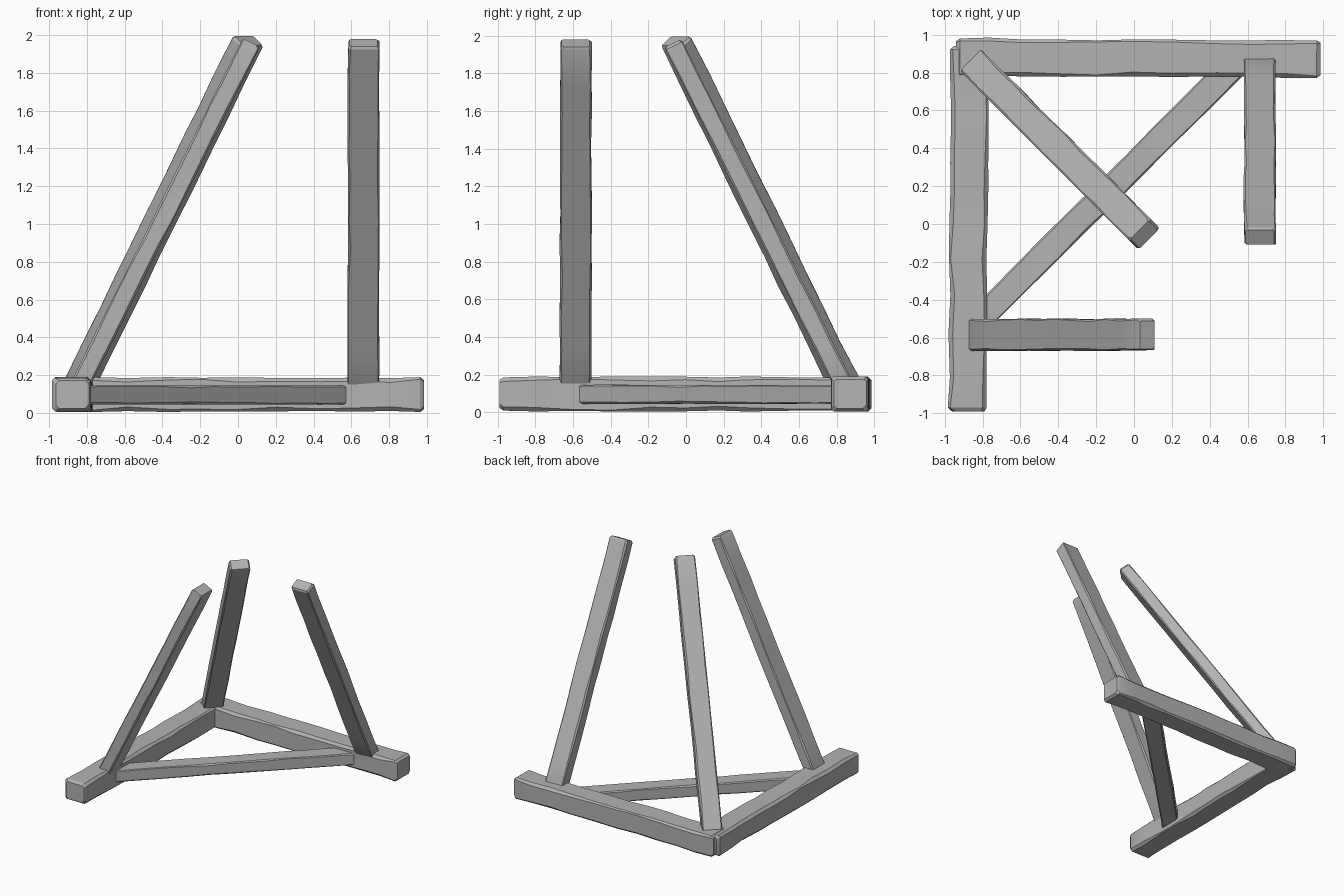
import bpy, bmesh, random
from mathutils import Vector, Matrix

cube = bpy.data.objects.get("Cube")
if cube:
    bpy.data.objects.remove(cube, do_unlink=True)

random.seed(4)

# Single worn grey for all timber
grey = bpy.data.materials.new("timber grey")
grey.use_nodes = True
colour = (0.45, 0.45, 0.45, 1)
grey.diffuse_color = colour
grey.node_tree.nodes["Principled BSDF"].inputs["Base Color"].default_value = colour


def section(width, depth, chamfer):
    """Rectangle with four unevenly chamfered corners."""
    points = []
    for sx, sy, flip in ((1, 1, False), (-1, 1, True), (-1, -1, False), (1, -1, True)):
        c = chamfer * random.uniform(0.4, 1.3)
        x, y = sx * width / 2, sy * depth / 2
        pair = [(x, y - sy * c), (x - sx * c, y)]
        points += reversed(pair) if flip else pair
    return points


def beam(name, start, end, width, depth, chamfer=0.01, tip=0.015, wobble=0.003):
    """Hewn timber from start to end, with worn edges and softened ends."""
    start, end = Vector(start), Vector(end)
    axis = (end - start).normalized()
    length = (end - start).length
    side = axis.cross(Vector((0, 0, 1))).normalized()
    up = side.cross(axis)

    steps = 10
    stations = [(0, 1 - 1.4 * tip / width), (tip, 1)]
    stations += [(length * (i + random.uniform(-0.2, 0.2)) / steps, 1) for i in range(1, steps)]
    stations += [(length - tip, 1), (length, 1 - 1.4 * tip / width)]

    bm = bmesh.new()
    rings = []
    for along, scale in stations:
        w = width * scale + random.uniform(-wobble, wobble)
        d = depth * scale + random.uniform(-wobble, wobble)
        shift = random.uniform(-wobble, wobble) * 0.7
        rings.append([bm.verts.new((x + shift, y, along)) for x, y in section(w, d, chamfer)])
    for a, b in zip(rings, rings[1:]):
        for i in range(len(a)):
            j = (i + 1) % len(a)
            bm.faces.new((a[i], a[j], b[j], b[i]))
    bm.faces.new(list(reversed(rings[0])))
    bm.faces.new(rings[-1])
    bmesh.ops.recalc_face_normals(bm, faces=bm.faces)

    mesh = bpy.data.meshes.new(name)
    bm.to_mesh(mesh)
    bm.free()
    mesh.materials.append(grey)
    obj = bpy.data.objects.new(name, mesh)
    bpy.context.collection.objects.link(obj)
    basis = Matrix((side, up, axis)).transposed().to_4x4()
    obj.matrix_world = Matrix.Translation(start) @ basis
    bpy.ops.object.select_all(action='DESELECT')
    obj.select_set(True)
    bpy.context.view_layer.objects.active = obj
    bpy.ops.object.shade_smooth_by_angle(angle=0.5)
    return obj


# Two ground beams meeting in a corner
beam("back_ground_beam", (-0.94, 0.883, 0.097), (0.985, 0.868, 0.097), 0.195, 0.18,
     chamfer=0.018, tip=0.02, wobble=0.006)
beam("side_ground_beam", (-0.867, 0.94, 0.097), (-0.88, -0.99, 0.097), 0.2, 0.18,
     chamfer=0.018, tip=0.02, wobble=0.006)

# Diagonal brace tying the ground beams together
beam("diagonal_brace", (-0.88, -0.57, 0.095), (0.57, 0.88, 0.095), 0.14, 0.1)

# Three posts leaning in towards the middle
beam("back_post", (0.665, 0.84, 0.14), (0.665, -0.07, 1.96), 0.168, 0.1)
beam("side_post", (-0.84, -0.585, 0.14), (0.07, -0.585, 1.96), 0.168, 0.1)
beam("corner_post", (-0.84, 0.84, 0.15), (0.055, -0.055, 1.972), 0.16, 0.1)
